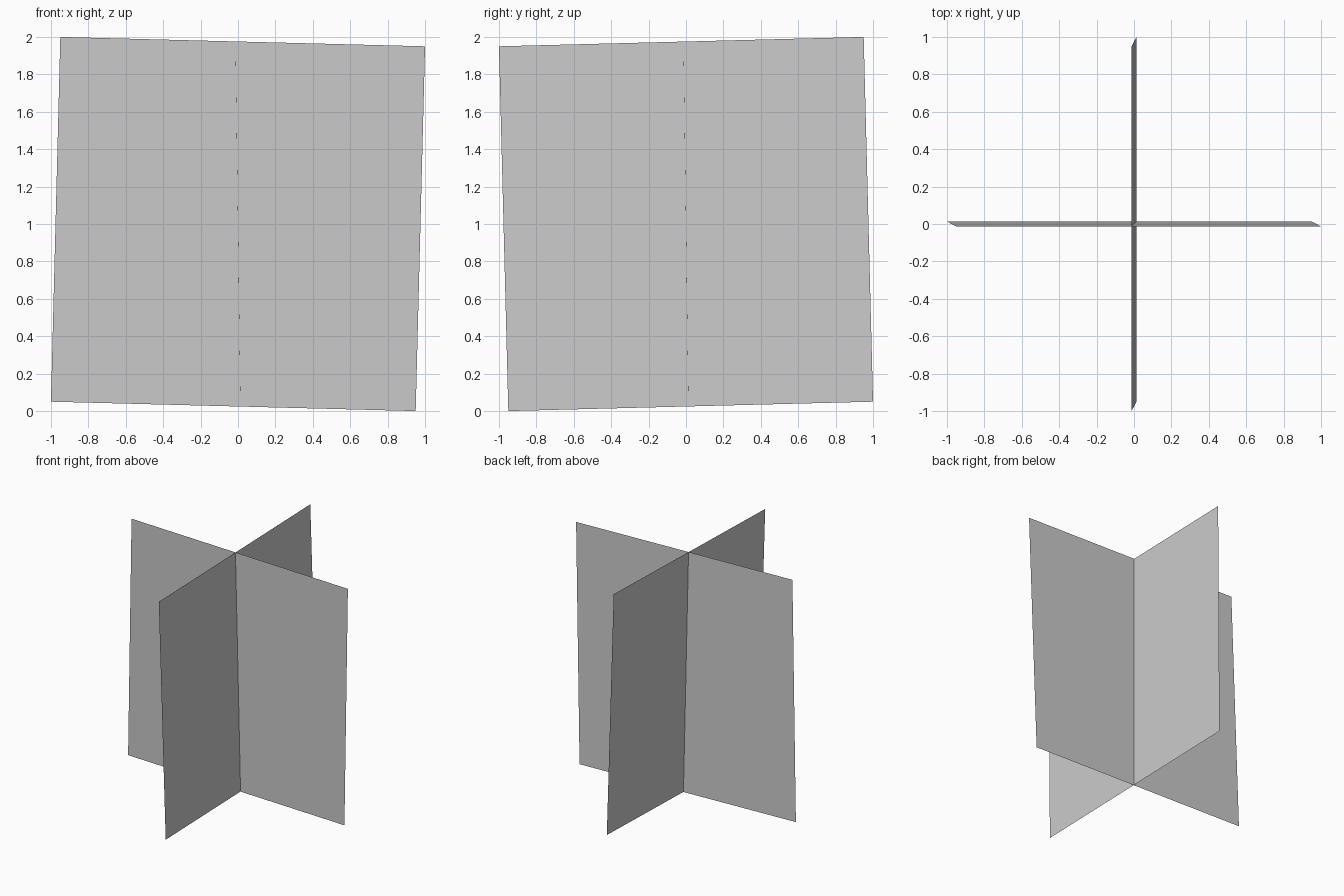
import bpy

if "Cube" in bpy.data.objects:
    bpy.data.objects.remove(bpy.data.objects["Cube"])

TILT = 0.0135  # half of the sideways lean from bottom to top


def card(name, corners):
    mesh = bpy.data.meshes.new(name)
    mesh.from_pydata(corners, [], [(0, 1, 2, 3)])
    obj = bpy.data.objects.new(name, mesh)
    bpy.context.collection.objects.link(obj)
    return obj


# Slightly rotated square outline: (across, lean, height)
outline = [(-1, TILT, 0.05), (0.95, TILT, 0), (1, -TILT, 1.95), (-0.95, -TILT, 2)]

# Card facing the front
card("front_card", [(a, l, h) for a, l, h in outline])

# Crossing card facing the side
card("side_card", [(l, -a, h) for a, l, h in outline])
